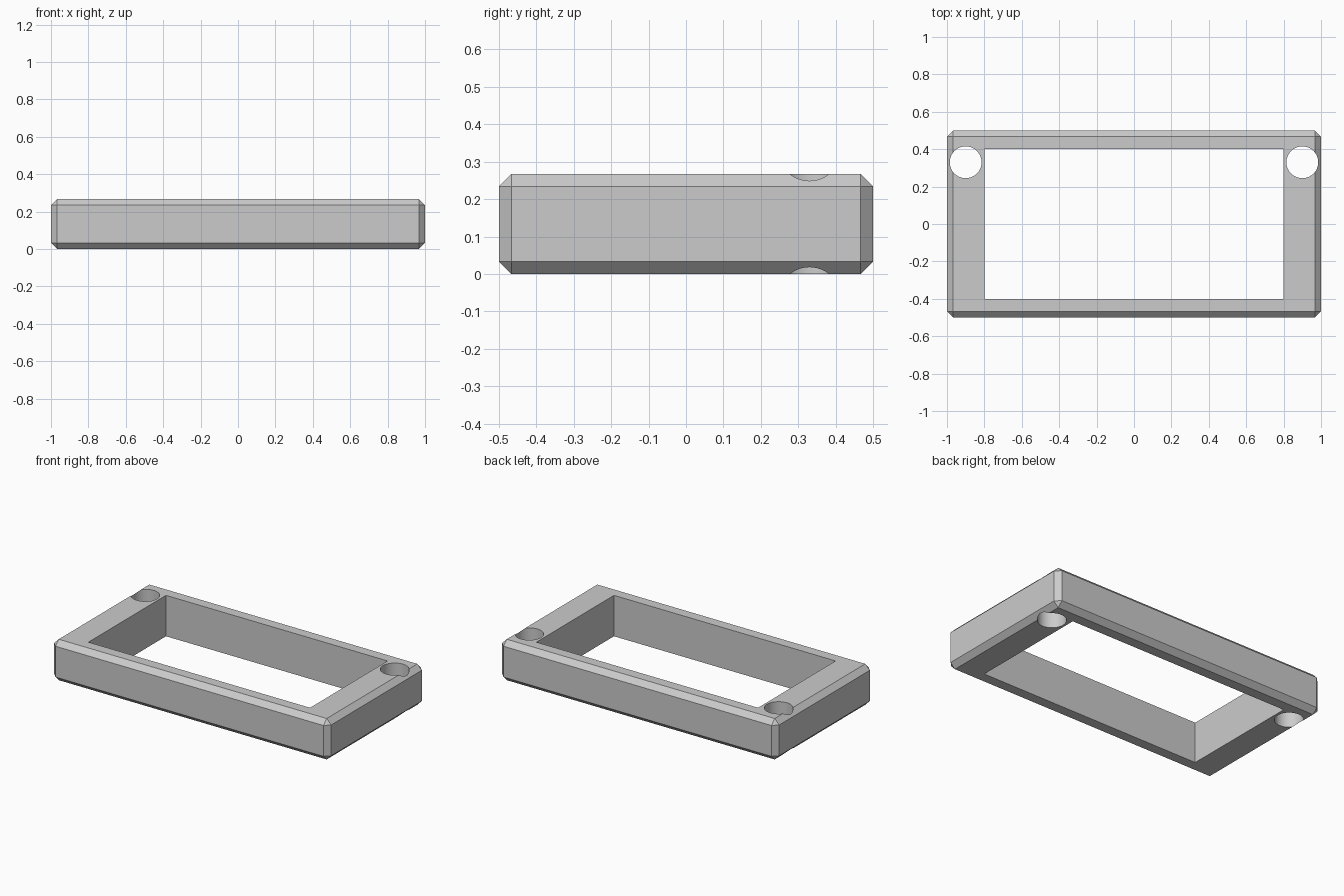
import bpy
import math

default_cube = bpy.data.objects.get("Cube")
if default_cube:
    bpy.data.objects.remove(default_cube, do_unlink=True)

HEIGHT = 0.267
MID = HEIGHT / 2

# Single plain grey material
grey = bpy.data.materials.new("plain_grey")
grey.use_nodes = True
colour = (0.6, 0.6, 0.6, 1)
grey.diffuse_color = colour
grey.node_tree.nodes["Principled BSDF"].inputs["Base Color"].default_value = colour


def box(name, size):
    bpy.ops.mesh.primitive_cube_add(size=1, location=(0, 0, MID))
    obj = bpy.context.object
    obj.name = name
    obj.scale = size
    bpy.ops.object.transform_apply(location=False, rotation=False, scale=True)
    obj.data.materials.append(grey)
    return obj


def apply_modifier(obj, mod):
    bpy.context.view_layer.objects.active = obj
    bpy.ops.object.modifier_apply(modifier=mod.name)


# Outer block with chamfered edges
frame = box("rectangular_frame", (2, 1, HEIGHT))
bevel = frame.modifiers.new("chamfer", "BEVEL")
bevel.width = 0.033
bevel.segments = 1
apply_modifier(frame, bevel)

# Cutters: central window and two round holes at the back corners
cutters = [box("window_cutter", (1.6, 0.8, 1))]
for side, name in ((1, "left_hole_cutter"), (-1, "right_hole_cutter")):
    bpy.ops.mesh.primitive_cylinder_add(
        vertices=64, radius=0.085, depth=1, location=(side * 0.9, 0.33, MID))
    hole = bpy.context.object
    hole.name = name
    hole.data.materials.append(grey)
    cutters.append(hole)

for cutter in cutters:
    cutter.hide_render = True
    cut = frame.modifiers.new("cut", "BOOLEAN")
    cut.operation = "DIFFERENCE"
    cut.solver = "EXACT"
    cut.object = cutter
    apply_modifier(frame, cut)
    bpy.data.objects.remove(cutter, do_unlink=True)

# Smooth hole walls, crisp chamfers
bpy.ops.object.select_all(action="DESELECT")
frame.select_set(True)
bpy.context.view_layer.objects.active = frame
bpy.ops.object.shade_smooth_by_angle(angle=math.radians(25))
